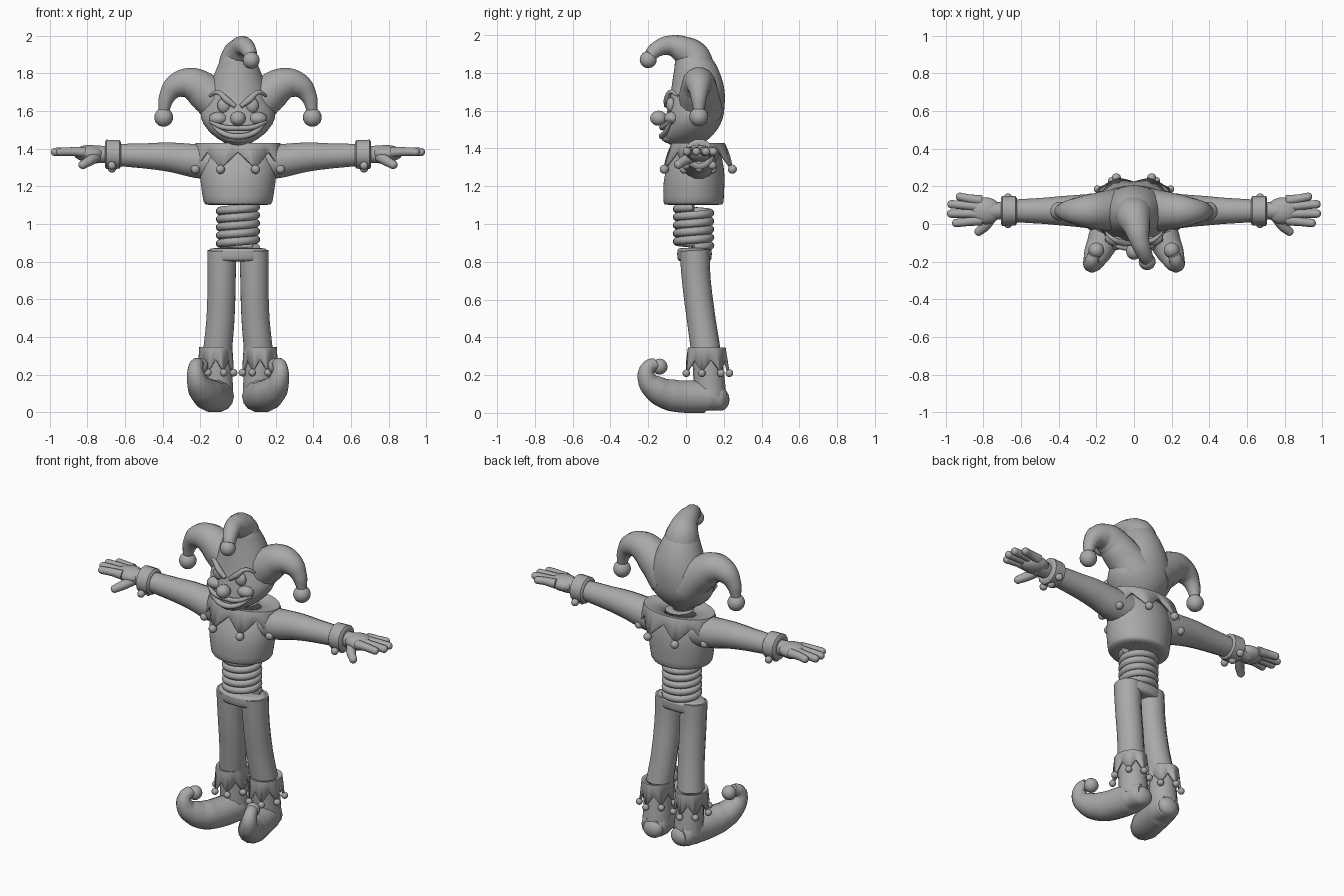
import bpy, bmesh
from math import sin, cos, pi, tau
from mathutils import Vector

cube = bpy.data.objects.get("Cube")
if cube:
    bpy.data.objects.remove(cube)

grey = bpy.data.materials.new("plain grey")
grey.use_nodes = True
grey.diffuse_color = (0.4, 0.4, 0.4, 1)
grey.node_tree.nodes["Principled BSDF"].inputs["Base Color"].default_value = (0.4, 0.4, 0.4, 1)


def activate(ob):
    bpy.ops.object.select_all(action='DESELECT')
    ob.select_set(True)
    bpy.context.view_layer.objects.active = ob


def finish(ob, angle=0.8):
    activate(ob)
    ob.data.materials.clear()
    ob.data.materials.append(grey)
    bpy.ops.object.shade_smooth_by_angle(angle=angle)
    return ob


def mesh_object(name, bm):
    bmesh.ops.recalc_face_normals(bm, faces=bm.faces)
    me = bpy.data.meshes.new(name)
    bm.to_mesh(me)
    bm.free()
    ob = bpy.data.objects.new(name, me)
    bpy.context.collection.objects.link(ob)
    return ob


def ball(name, pos, size):
    """Ellipsoid; size is one radius or three."""
    r = Vector(size) if isinstance(size, tuple) else Vector((size,) * 3)
    bm = bmesh.new()
    bmesh.ops.create_uvsphere(bm, u_segments=20, v_segments=12, radius=1)
    for v in bm.verts:
        v.co = v.co * r + Vector(pos)
    return finish(mesh_object(name, bm), 3)


def tube(name, pts, res=6, sides=5, round_end=False):
    """Tapered tube through points (x, y, z, radius)."""
    cu = bpy.data.curves.new(name, 'CURVE')
    cu.dimensions = '3D'
    cu.bevel_depth = 1
    cu.bevel_resolution = sides
    cu.resolution_u = res
    cu.use_fill_caps = True
    sp = cu.splines.new('BEZIER')
    sp.bezier_points.add(len(pts) - 1)
    for bp, p in zip(sp.bezier_points, pts):
        bp.co, bp.radius = p[:3], p[3]
        bp.handle_left_type = bp.handle_right_type = 'AUTO'
    ob = bpy.data.objects.new(name, cu)
    bpy.context.collection.objects.link(ob)
    activate(ob)
    bpy.ops.object.convert(target='MESH')
    ob = bpy.context.object
    if round_end:
        ball(name + "_tip", pts[-1][:3], pts[-1][3])
    return finish(ob)


def loft(name, rings, n=32, subdiv=1):
    """Closed body from level rings (z, centre y, x radius, y radius)."""
    bm = bmesh.new()
    rows = [[bm.verts.new((rx * cos(tau * i / n), cy + ry * sin(tau * i / n), z))
             for i in range(n)] for z, cy, rx, ry in rings]
    for a, b in zip(rows, rows[1:]):
        for i in range(n):
            j = (i + 1) % n
            bm.faces.new((a[i], a[j], b[j], b[i]))
    bm.faces.new(rows[0])
    bm.faces.new(rows[-1])
    ob = mesh_object(name, bm)
    if subdiv:
        ob.modifiers.new("smooth", 'SUBSURF').levels = subdiv
    return finish(ob)


def ruffle(name, centre, inner, mid, valley, tip, points, bead, sub=8):
    """Zigzag skirt; each ring is (x radius, y radius, z)."""
    c, n = Vector(centre), points * sub
    bm = bmesh.new()
    rows = [[], [], []]
    for i in range(n):
        a = tau * i / n - pi / 2
        t = abs((i / sub) % 1 - 0.5) * 2
        edge = [v * t + w * (1 - t) for v, w in zip(valley, tip)]
        for row, (rx, ry, z) in zip(rows, (inner, mid, edge)):
            row.append(bm.verts.new(c + Vector((rx * cos(a), ry * sin(a), z))))
        if i % sub == sub // 2:
            rx, ry, z = tip
            ball(name + "_bead", c + Vector((rx * cos(a), ry * sin(a), z - 0.01)), bead)
    for a, b in zip(rows, rows[1:]):
        for i in range(n):
            j = (i + 1) % n
            bm.faces.new((a[i], a[j], b[j], b[i]))
    ob = mesh_object(name, bm)
    ob.modifiers.new("thick", 'SOLIDIFY').thickness = 0.014
    return finish(ob, 0.6)


# Head and pointed hat
loft("head", [(1.38, .06, .06, .06), (1.425, -.01, .05, .09), (1.45, .0, .11, .125),
              (1.5, .025, .165, .145), (1.56, .045, .205, .155), (1.62, .055, .195, .15),
              (1.7, .065, .16, .145), (1.78, .06, .135, .13), (1.86, .05, .10, .105),
              (1.92, .02, .075, .085)])
tube("hat_curl", [(0, .05, 1.8, .11), (0, .035, 1.88, .095), (.015, -.02, 1.925, .072),
                  (.03, -.09, 1.945, .052), (.055, -.155, 1.925, .042), (.07, -.19, 1.89, .035)])
ball("hat_bell", (.07, -.2, 1.87), .045)

# Face
ball("nose", (0, -.145, 1.56), (.042, .045, .04))
ball("chin", (0, -.085, 1.455), (.06, .045, .028))
tube("upper_lip", [(-.15, -.085, 1.545, .008), (-.08, -.12, 1.515, .014), (0, -.128, 1.51, .014),
                   (.08, -.12, 1.515, .014), (.15, -.085, 1.545, .008)])
tube("lower_lip", [(-.15, -.08, 1.545, .008), (-.085, -.11, 1.485, .014), (0, -.128, 1.465, .016),
                   (.085, -.11, 1.485, .014), (.15, -.08, 1.545, .008)])

# Jacket, collar and waist
loft("jacket", [(1.10, .04, .175, .155), (1.105, .04, .182, .16), (1.18, .04, .195, .163),
                (1.26, .045, .205, .162), (1.34, .055, .2, .14), (1.40, .065, .17, .11),
                (1.42, .065, .13, .09)])
ruffle("collar", (0, .065, 0), (.08, .08, 1.42), (.225, .14, 1.43), (.235, .16, 1.385),
       (.245, .195, 1.30), 8, .024)
loft("waistband", [(.80, .045, .155, .085), (.81, .045, .16, .09), (.865, .045, .16, .095),
                   (.875, .045, .14, .08)])

# Spring body
turns, steps = 5, 12
tube("spring", [(.096 * cos(tau * i / steps), .04 + .088 * sin(tau * i / steps),
                 .875 + .215 * i / (turns * steps), .022) for i in range(turns * steps + 1)], 2, 3)

for s, side in ((1, "left"), (-1, "right")):
    def m(*pts):
        return [(s * p[0], *p[1:]) for p in pts]

    def at(x, y, z):
        return (s * x, y, z)

    # Hat horns
    tube(side + "_horn", m((.06, .075, 1.60, .12), (.16, .07, 1.69, .105), (.25, .068, 1.745, .088),
                           (.325, .068, 1.735, .068), (.375, .068, 1.68, .045),
                           (.395, .068, 1.60, .028)))
    ball(side + "_horn_bell", at(.395, .068, 1.567), .05)

    # Eye, brow and cheek
    ball(side + "_eye", at(.075, -.08, 1.63), (.035, .025, .04))
    tube(side + "_brow", m((.015, -.105, 1.625, .012), (.06, -.1, 1.66, .018),
                           (.11, -.08, 1.70, .012), (.15, -.045, 1.68, .006)))
    ball(side + "_cheek", at(.105, -.075, 1.56), (.05, .04, .035))

    # Arm and wrist cuff
    tube(side + "_arm", m((.10, .065, 1.325, .098), (.22, .068, 1.335, .092), (.36, .07, 1.355, .08),
                          (.50, .07, 1.362, .068), (.64, .07, 1.367, .06)))
    tube(side + "_wrist_cuff", m((.622, .07, 1.37, .066), (.63, .07, 1.37, .078),
                                 (.70, .07, 1.37, .08), (.708, .07, 1.37, .066)), 3)
    for y, z in ((.0, 1.31), (.07, 1.295), (.14, 1.31)):
        ball(side + "_cuff_bead", at(.67, y, z), .022)

    # Hand
    tube(side + "_wrist", m((.69, .07, 1.37, .045), (.78, .07, 1.37, .05)))
    ball(side + "_palm", at(.79, .07, 1.375), (.085, .072, .045))
    for y0, x1, y1 in ((.125, .925, .145), (.09, .97, .105), (.055, .972, .055), (.02, .945, .005)):
        tube(side + "_finger", m((.81, y0, 1.382, .028), (.88, (y0 + y1) / 2, 1.385, .023),
                                 (x1, y1, 1.383, .022)), 4, 4, True)
    tube(side + "_thumb", m((.75, .05, 1.36, .03), (.79, -.01, 1.335, .027),
                            (.825, -.04, 1.315, .023)), 4, 4, True)

    # Trouser leg
    tube(side + "_leg", m((.085, .045, .86, .079), (.087, .055, .7, .076), (.093, .08, .5, .076),
                          (.108, .105, .33, .078)))
    ruffle(side + "_ankle_ruffle", at(.118, .11, 0), (.06, .06, .34), (.088, .1, .345),
           (.092, .108, .28), (.097, .12, .22), 7, .02)

    # Curled shoe with a flat sole
    tube(side + "_ankle", m((.112, .11, .32, .078), (.11, .12, .2, .082), (.108, .13, .08, .085)))
    shoe = tube(side + "_shoe", m((.095, .205, .08, .055), (.1, .18, .08, .075), (.108, .12, .085, .088),
                                  (.13, .02, .085, .088), (.16, -.08, .095, .085),
                                  (.195, -.155, .125, .072), (.222, -.208, .185, .05),
                                  (.225, -.2, .24, .038), (.212, -.16, .258, .034)), 8)
    for v in shoe.data.vertices:
        v.co.z = max(v.co.z, 0.012 if v.co.y > 0.1 else 0.0)
    ball(side + "_shoe_curl", at(.2, -.14, .245), .042)
    ball(side + "_heel", at(.097, .185, .07), (.065, .045, .058))
